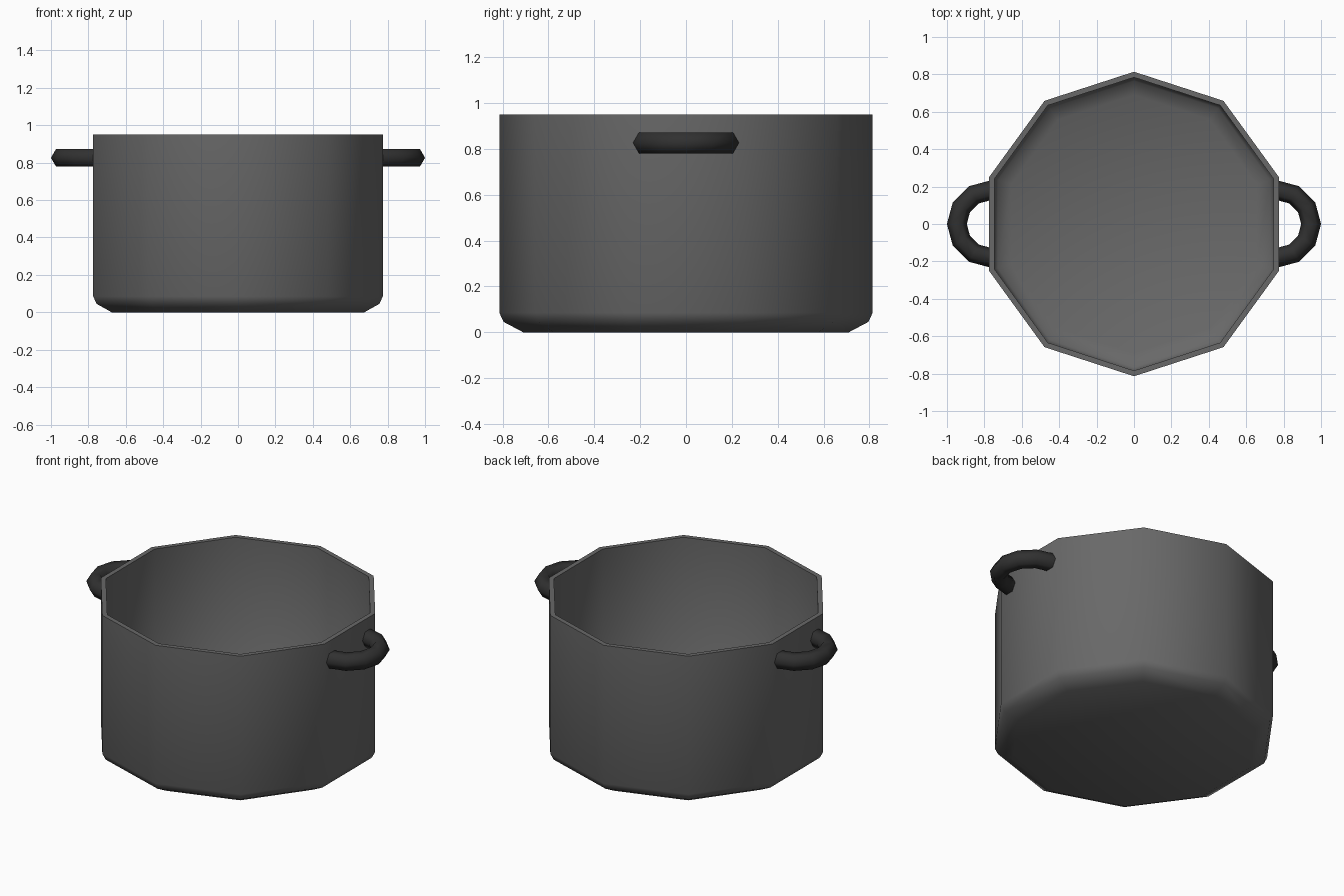
import bpy, bmesh
from math import sin, cos, pi, radians

if "Cube" in bpy.data.objects:
    bpy.data.objects.remove(bpy.data.objects["Cube"])


def material(name, grey):
    m = bpy.data.materials.new(name)
    m.diffuse_color = (grey, grey, grey, 1)
    m.use_nodes = True
    m.node_tree.nodes["Principled BSDF"].inputs["Base Color"].default_value = m.diffuse_color
    return m


def finish(name, bm, mat, angle):
    bmesh.ops.recalc_face_normals(bm, faces=bm.faces)
    me = bpy.data.meshes.new(name)
    bm.to_mesh(me)
    bm.free()
    me.materials.append(mat)
    ob = bpy.data.objects.new(name, me)
    bpy.context.collection.objects.link(ob)
    bpy.ops.object.select_all(action='DESELECT')
    ob.select_set(True)
    bpy.context.view_layer.objects.active = ob
    bpy.ops.object.shade_smooth_by_angle(angle=radians(angle))
    return ob


def loft(bm, rings):
    # bridge successive closed rings and cap both ends
    loops = [[bm.verts.new(p) for p in ring] for ring in rings]
    n = len(loops[0])
    for a, b in zip(loops, loops[1:]):
        for i in range(n):
            j = (i + 1) % n
            bm.faces.new((a[i], a[j], b[j], b[i]))
    bm.faces.new(loops[0])
    bm.faces.new(loops[-1])


pot_grey = material("pot_grey", 0.14)
handle_black = material("handle_black", 0.03)

# Pot body: ten-sided shell, outer wall up, over the rim, down to the inner floor
profile = [(0.71, 0), (0.795, 0.045), (0.814, 0.085), (0.814, 0.95),
           (0.784, 0.95), (0.784, 0.09), (0.765, 0.065), (0.69, 0.03)]
bm = bmesh.new()
loft(bm, [[(r * sin(i * pi / 5), r * cos(i * pi / 5), z) for i in range(10)]
          for r, z in profile])
finish("pot_body", bm, pot_grey, 50)

# Handles: half rings with a hexagonal section, one on each side
for name, side in (("right_handle", 1), ("left_handle", -1)):
    rings = []
    for k in range(7):
        a = -pi / 2 + k * pi / 6
        ring = []
        for i in range(6):
            r = 0.18 + 0.053 * cos(i * pi / 3)
            ring.append((side * (0.767 + r * cos(a)), r * sin(a),
                         0.826 + 0.053 * sin(i * pi / 3)))
        rings.append(ring)
    bm = bmesh.new()
    loft(bm, rings)
    finish(name, bm, handle_black, 65)
